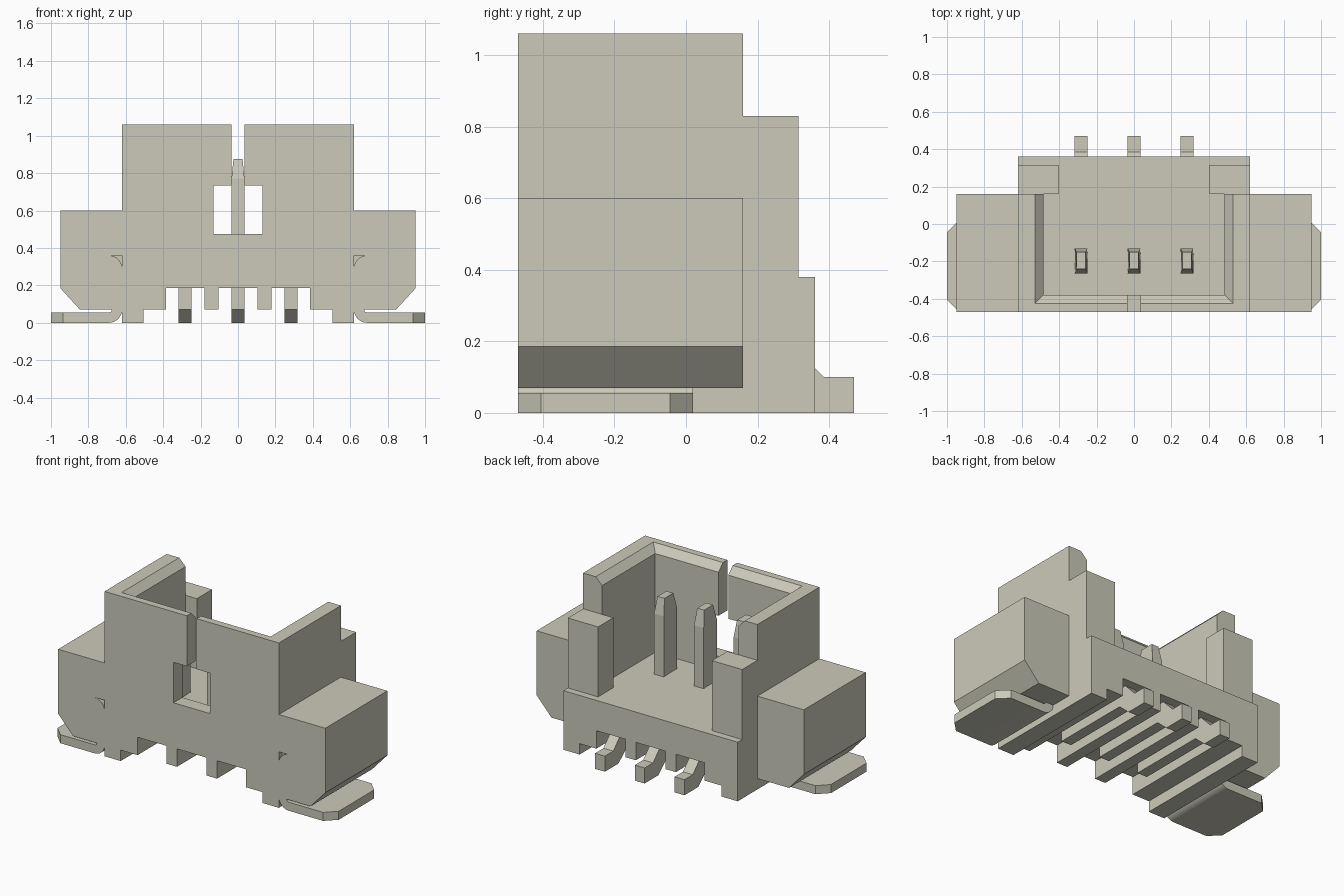
import bpy, bmesh, math

if "Cube" in bpy.data.objects:
    bpy.data.objects.remove(bpy.data.objects["Cube"], do_unlink=True)

colour = (0.60, 0.59, 0.49, 1)
mat = bpy.data.materials.new("warm grey plastic")
mat.diffuse_color = colour
mat.use_nodes = True
mat.node_tree.nodes["Principled BSDF"].inputs["Base Color"].default_value = colour

FRONT, REAR, STEP, FLOOR, TOP = -0.47, 0.36, 0.16, 0.38, 1.06


def add(name, bm):
    bmesh.ops.recalc_face_normals(bm, faces=bm.faces)
    mesh = bpy.data.meshes.new(name)
    bm.to_mesh(mesh)
    bm.free()
    mesh.materials.append(mat)
    ob = bpy.data.objects.new(name, mesh)
    bpy.context.collection.objects.link(ob)
    return ob


def prism(points, axis, lo, hi):
    """Extrude a closed profile along x (points are y, z) or y (points are x, z)."""
    bm = bmesh.new()
    place = (lambda p: (lo, *p)) if axis == "x" else (lambda p: (p[0], lo, p[1]))
    face = bm.faces.new([bm.verts.new(place(p)) for p in points])
    new = bmesh.ops.extrude_face_region(bm, geom=[face])["geom"]
    step = (hi - lo, 0, 0) if axis == "x" else (0, hi - lo, 0)
    bmesh.ops.translate(bm, vec=step, verts=[v for v in new if isinstance(v, bmesh.types.BMVert)])
    return bm


def box(x0, x1, y0, y1, z0, z1):
    return prism([(x0, z0), (x1, z0), (x1, z1), (x0, z1)], "y", y0, y1)


def arc(cx, cz, r, a0, a1, n=8):
    angles = [math.radians(a0 + (a1 - a0) * i / n) for i in range(n + 1)]
    return [(cx + r * math.cos(a), cz + r * math.sin(a)) for a in angles]


def activate(ob):
    bpy.ops.object.select_all(action="DESELECT")
    ob.select_set(True)
    bpy.context.view_layer.objects.active = ob


def cut(ob, bm):
    cutter = add("cutter", bm)
    cutter.hide_render = True
    mod = ob.modifiers.new("cut", "BOOLEAN")
    mod.operation, mod.solver, mod.object = "DIFFERENCE", "EXACT", cutter
    activate(ob)
    bpy.ops.object.modifier_apply(modifier=mod.name)
    bpy.data.objects.remove(cutter, do_unlink=True)


# Housing: one front silhouette with ears and bottom ribs, run front to back
half = [(.105, .185), (.105, .07), (.18, .07), (.18, .185), (.385, .185), (.385, .07),
        (.505, .07), (.505, 0), (.62, 0), (.62, .07), (.845, .07), (.95, .185),
        (.95, .6), (.62, .6), (.62, TOP)]
outline = half + [(-x, z) for x, z in reversed(half)]
housing = add("housing", prism(outline, "y", FRONT, REAR))

# Step the rear down: ears, wall tops, then the two rear posts
for s in (-1, 1):
    x0, x1 = sorted((s * .62, s * 1.1))
    cut(housing, box(x0, x1, STEP, .6, -.1, .7))
cut(housing, box(-.8, .8, STEP, .6, .83, 1.3))
cut(housing, box(-.8, .8, .315, .6, FLOOR, 1.3))
cut(housing, box(-.405, .405, .1, .6, FLOOR, 1.3))

# Socket cavity with a chamfered rim
cut(housing, box(-.485, .485, -.38, STEP, FLOOR, 1.3))
rim = box(-.485, .485, -.38, .3, TOP - .045, TOP + .045)
for v in rim.verts:
    if v.co.z > TOP:
        v.co.x += math.copysign(.09, v.co.x)
        if v.co.y < 0:
            v.co.y -= .09
cut(housing, rim)

# Latch window and slot in the front wall
cut(housing, box(-.13, .13, -.6, -.3, .475, .735))
cut(housing, box(-.035, .035, -.6, -.3, .7, 1.3))

# Small corner pits beside the clip bends
for s in (-1, 1):
    pit = [(.62, .36)] + arc(.69, .29, .07, 180, 90)
    cut(housing, prism([(s * x, z) for x, z in pit], "y", -.5, FRONT + .03))

# Contact pins: tapered tip, upright, run along the slot, bent rear foot
pin_profile = [(-.265, .07), (.25, .07), (.33, 0), (.47, 0), (.47, .1), (.385, .1),
               (.30, .187), (-.13, .187), (-.13, .77), (-.15, .875), (-.24, .875), (-.265, .77)]
for i, label in enumerate(("right", "centre", "left")):
    bm = prism(pin_profile, "x", -.035, .035)
    for v in bm.verts:
        if v.co.z > .8:
            v.co.x *= .7
    bmesh.ops.translate(bm, vec=((i - 1) * .283, 0, 0), verts=bm.verts)
    add("contact_pin_" + label, bm)

# Solder tabs: bent strips with clipped outer corners
tab_profile = ([(1, 0)] + arc(.69, .07, .07, 270, 180) + [(.62, .075), (.675, .075)]
               + arc(.69, .07, .015, 180, 270) + [(1, .055)])
for s, label in ((-1, "right"), (1, "left")):
    bm = prism([(s * x, z) for x, z in tab_profile], "y", FRONT, .02)
    corners = [e for e in bm.edges if all(abs(v.co.x) > .99 for v in e.verts)
               and abs(e.verts[0].co.z - e.verts[1].co.z) > .01]
    bmesh.ops.bevel(bm, geom=corners, offset=.065, segments=1, affect="EDGES")
    tab = add("solder_tab_" + label, bm)
    activate(tab)
    bpy.ops.object.shade_smooth_by_angle(angle=math.radians(30))
